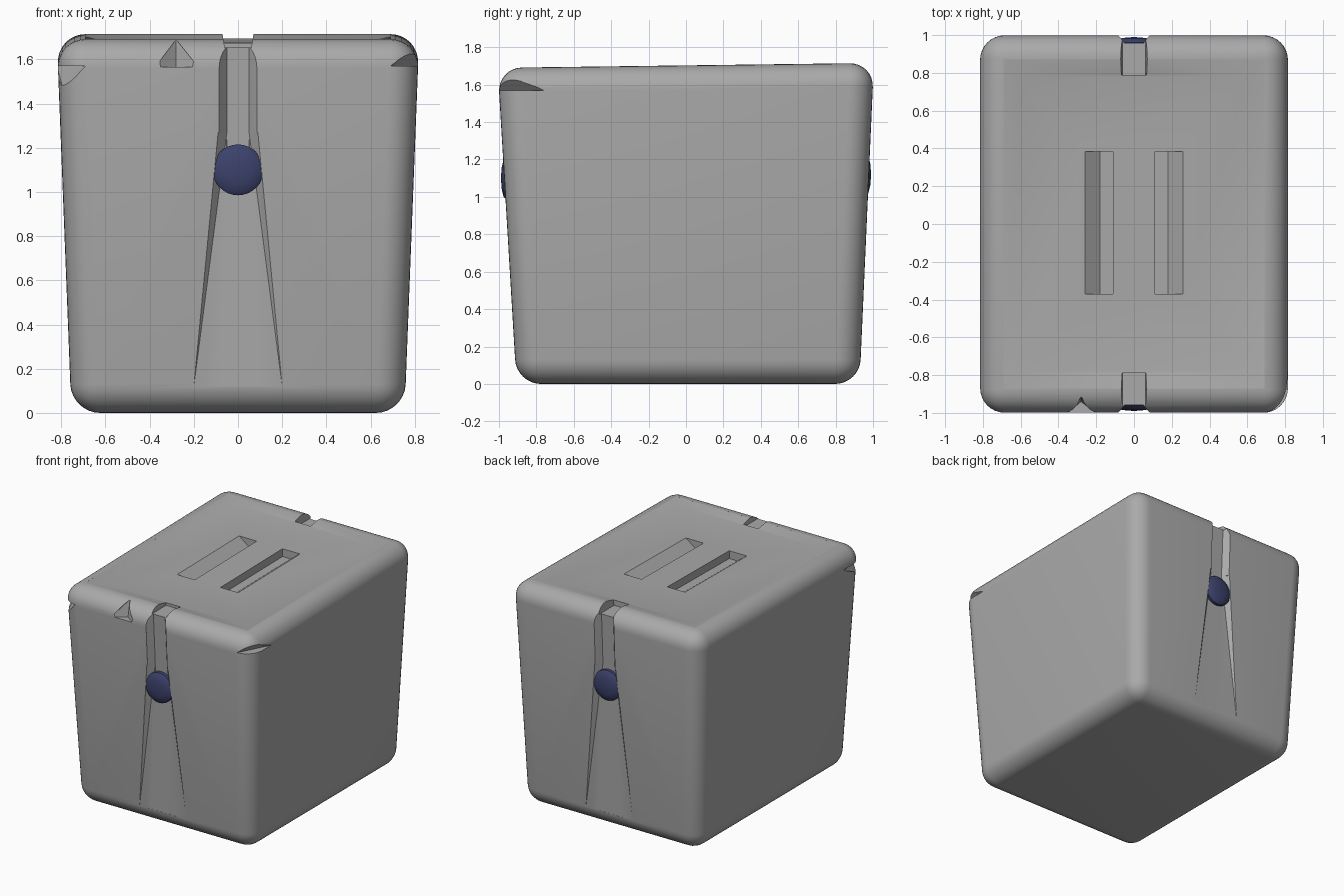
import bpy, bmesh, math
from mathutils import Vector

default = bpy.data.objects.get("Cube")
if default:
    bpy.data.objects.remove(default, do_unlink=True)


def material(name, rgb):
    m = bpy.data.materials.new(name)
    m.use_nodes = True
    m.diffuse_color = (*rgb, 1)
    m.node_tree.nodes["Principled BSDF"].inputs["Base Color"].default_value = (*rgb, 1)
    return m


grey = material("grey plastic", (0.4, 0.4, 0.4))
blue = material("navy button", (0.045, 0.055, 0.15))


def hull(name, points, mat=grey):
    """Convex solid around the given points."""
    mesh = bpy.data.meshes.new(name)
    bm = bmesh.new()
    for p in points:
        bm.verts.new(p)
    bmesh.ops.convex_hull(bm, input=bm.verts)
    bmesh.ops.dissolve_limit(bm, angle_limit=0.01, verts=bm.verts, edges=bm.edges)
    bmesh.ops.recalc_face_normals(bm, faces=bm.faces)
    bm.to_mesh(mesh)
    bm.free()
    mesh.materials.append(mat)
    ob = bpy.data.objects.new(name, mesh)
    bpy.context.collection.objects.link(ob)
    return ob


def apply_mod(ob, kind, **settings):
    mod = ob.modifiers.new(kind, kind)
    for key, value in settings.items():
        setattr(mod, key, value)
    bpy.context.view_layer.objects.active = ob
    bpy.ops.object.modifier_apply(modifier=mod.name)


def smooth(ob, angle):
    bpy.ops.object.select_all(action='DESELECT')
    ob.select_set(True)
    bpy.context.view_layer.objects.active = ob
    bpy.ops.object.shade_smooth_by_angle(angle=math.radians(angle))


def lid_z(y):
    return 1.703 + 0.013 * y


def wall_y(side, z):
    return -0.906 - 0.0594 * z if side < 0 else 0.928 + 0.045 * z


# Tapered body with rounded edges
corners = [(sx * 0.754, wall_y(sy, 0), 0) for sx in (-1, 1) for sy in (-1, 1)]
corners += [(sx * 0.82, wall_y(sy, 1.7), lid_z(sy)) for sx in (-1, 1) for sy in (-1, 1)]
body = hull("body", corners)
apply_mod(body, 'BEVEL', width=0.13, segments=8, limit_method='NONE')


def cut(name, points):
    cutter = hull(name, points)
    cutter.hide_render = True
    apply_mod(body, 'BOOLEAN', operation='DIFFERENCE', solver='EXACT', object=cutter)
    bpy.data.objects.remove(cutter, do_unlink=True)


# Shallow recessed lid panel with a sloping rim
panel = []
for hx, hy, dz in ((0.6, 0.78, -0.02), (0.69, 0.87, 0.0), (0.69, 0.87, 0.1)):
    panel += [(sx * hx, sy * hy, lid_z(sy * hy) + dz) for sx in (-1, 1) for sy in (-1, 1)]
cut("panel_cutter", panel)

# Two lid slots, ramped on the outer side
for s in (-1, 1):
    cut("slot_cutter", [(s * x, y, lid_z(y) + dz) for y in (-0.37, 0.385)
                        for x, dz in ((0.11, -0.08), (0.18, -0.08), (0.26, -0.02),
                                      (0.26, 0.1), (0.11, 0.1))])

# Front and back: rim notch, strap groove and the wedge fading below it
for s in (-1, 1):
    cut("notch_cutter", [(sx * x, s * y, z) for sx in (-1, 1) for y in (0.79, 1.1)
                         for x, z in ((0.06, 1.655), (0.085, 1.8))])
    groove = []
    for z in (1.2, 1.8):
        for sx in (-1, 1):
            groove += [(sx * 0.05, wall_y(s, z) - s * 0.045, z),
                       (sx * 0.085, wall_y(s, z), z), (sx * 0.085, s * 1.1, z)]
    cut("groove_cutter", groove)
    wedge = []
    for z, inner, outer, depth in ((1.27, 0.05, 0.09, 0.045), (0.12, 0.1, 0.2, 0.002)):
        for sx in (-1, 1):
            wedge += [(sx * inner, wall_y(s, z) - s * depth, z),
                      (sx * outer, wall_y(s, z), z), (sx * outer, wall_y(s, z) + s * 0.1, z)]
    cut("wedge_cutter", wedge)

# Finger dents under the front rim
cut("front_dent_cutter", [(-0.375, -1.02, 1.565), (-0.18, -1.02, 1.565), (-0.28, -0.94, 1.565),
                          (-0.28, -0.915, 1.69), (-0.28, -1.05, 1.69)])
for s, base, tip in ((1, 1.57, 1.65), (-1, 1.57, 1.46)):
    cut("corner_dent_cutter", [(s * 0.69, -1.0, base), (s * 0.75, -0.94, base),
                               (s * 0.82, -0.75, base), (s * 0.86, -1.05, base),
                               (s * 0.79, -0.97, tip), (s * 0.86, -1.05, tip)])
smooth(body, 32)

# Domed round buttons on the front and back
for s, z, name in ((-1, 1.1, "front_button"), (1, 1.12, "back_button")):
    points = []
    for r, y in ((0.115, 0.92), (0.115, 0.962), (0.1, 0.975), (0.06, 0.985)):
        for i in range(32):
            a = math.tau * i / 32
            points.append((r * math.cos(a), s * y, z + r * math.sin(a)))
    points.append((0, s * 0.99, z))
    smooth(hull(name, points, blue), 35)
